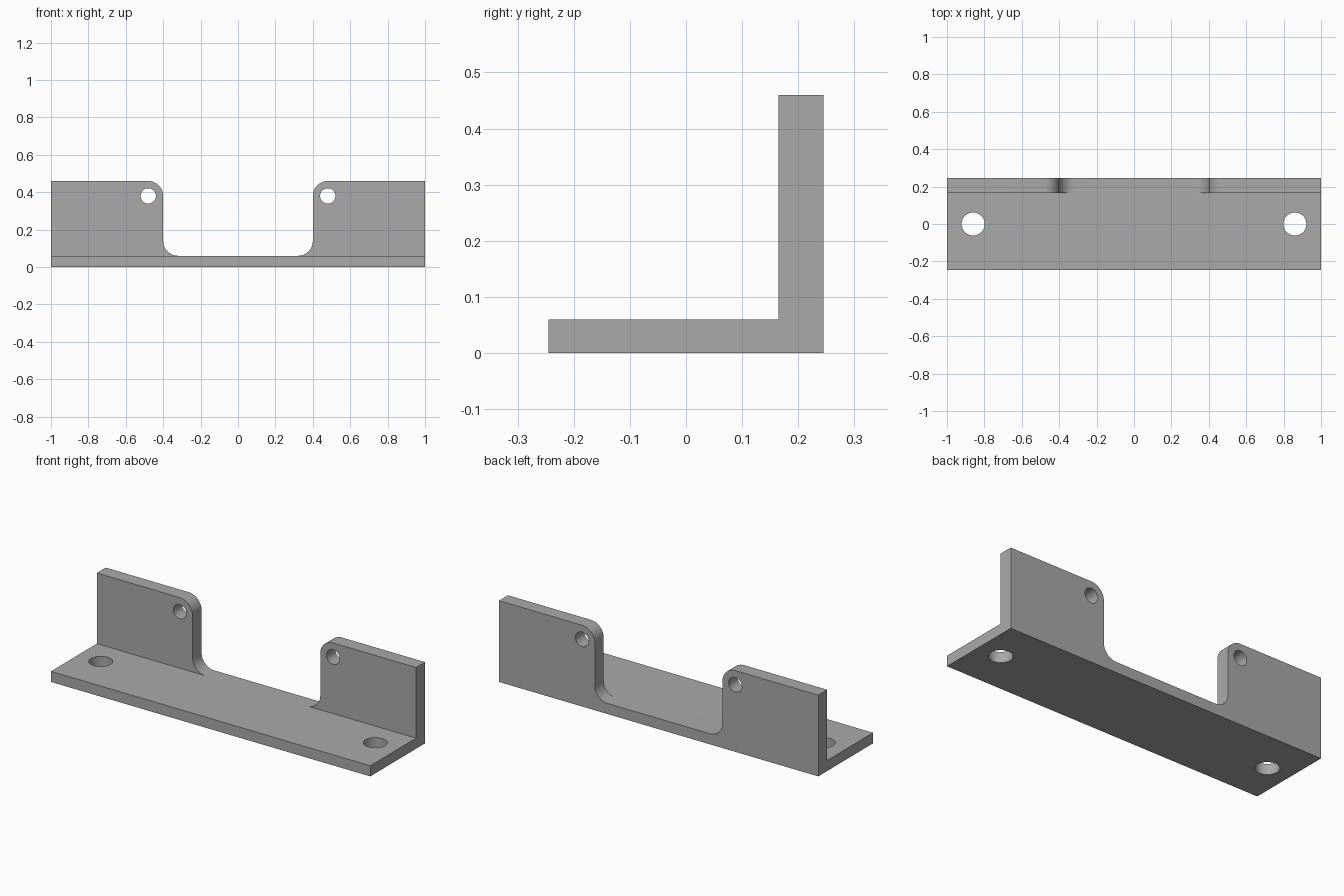
import bpy, bmesh, math
from mathutils import Vector

if "Cube" in bpy.data.objects:
    bpy.data.objects.remove(bpy.data.objects["Cube"])

HALF, DEPTH, WALL_Y = 1.0, 0.245, 0.165
BASE_Z, TOP_Z = 0.06, 0.46
SLOT, R = 0.40, 0.08

grey = bpy.data.materials.new("plain grey")
grey.diffuse_color = (0.4, 0.4, 0.4, 1)
grey.use_nodes = True
grey.node_tree.nodes["Principled BSDF"].inputs["Base Color"].default_value = grey.diffuse_color


def prism(name, points, direction):
    """Extrude a closed 3D outline along a direction."""
    bm = bmesh.new()
    face = bm.faces.new([bm.verts.new(p) for p in points])
    ext = bmesh.ops.extrude_face_region(bm, geom=[face])
    moved = [v for v in ext["geom"] if isinstance(v, bmesh.types.BMVert)]
    bmesh.ops.translate(bm, verts=moved, vec=Vector(direction))
    bmesh.ops.recalc_face_normals(bm, faces=bm.faces)
    mesh = bpy.data.meshes.new(name)
    bm.to_mesh(mesh)
    bm.free()
    mesh.materials.append(grey)
    obj = bpy.data.objects.new(name, mesh)
    bpy.context.collection.objects.link(obj)
    return obj


def arc(cx, cz, r, a0, a1, n=12):
    return [(cx + r * math.cos(math.radians(a0 + (a1 - a0) * i / n)),
             cz + r * math.sin(math.radians(a0 + (a1 - a0) * i / n)))
            for i in range(n + 1)]


def circle(r, n=48):
    return [(r * math.cos(2 * math.pi * i / n), r * math.sin(2 * math.pi * i / n))
            for i in range(n)]


# Angle bracket: L profile swept along its length
profile = [(-DEPTH, 0), (DEPTH, 0), (DEPTH, TOP_Z), (WALL_Y, TOP_Z),
           (WALL_Y, BASE_Z), (-DEPTH, BASE_Z)]
bracket = prism("angle_bracket", [(-HALF, y, z) for y, z in profile], (2 * HALF, 0, 0))

# Slot through the wall, with filleted foot and rounded upper corners
right = arc(SLOT - R, BASE_Z + R, R, -90, 0) + arc(SLOT + R, TOP_Z - R, R, 180, 90)
right[0] = (SLOT - R, BASE_Z)
right.append((SLOT + R, TOP_Z + 0.1))
outline = right + [(-x, z) for x, z in reversed(right)]
cutters = [prism("slot_cutter", [(x, -0.4, z) for x, z in outline], (0, 0.8, 0))]

# Mounting holes in the base and pin holes in the wall
for s in (-1, 1):
    cutters.append(prism("base_hole_cutter",
                         [(s * 0.86 + x, y, -0.1) for x, y in circle(0.0615)], (0, 0, 0.3)))
    cutters.append(prism("wall_hole_cutter",
                         [(s * 0.48 + x, 0.1, 0.38 + z) for x, z in circle(0.041)], (0, 0.3, 0)))

bpy.context.view_layer.objects.active = bracket
bracket.select_set(True)
for c in cutters:
    c.hide_render = True
    mod = bracket.modifiers.new("cut", "BOOLEAN")
    mod.operation, mod.solver, mod.object = "DIFFERENCE", "EXACT", c
    bpy.ops.object.modifier_apply(modifier=mod.name)
for c in cutters:
    bpy.data.objects.remove(c)

bpy.ops.object.shade_smooth_by_angle(angle=math.radians(30))
